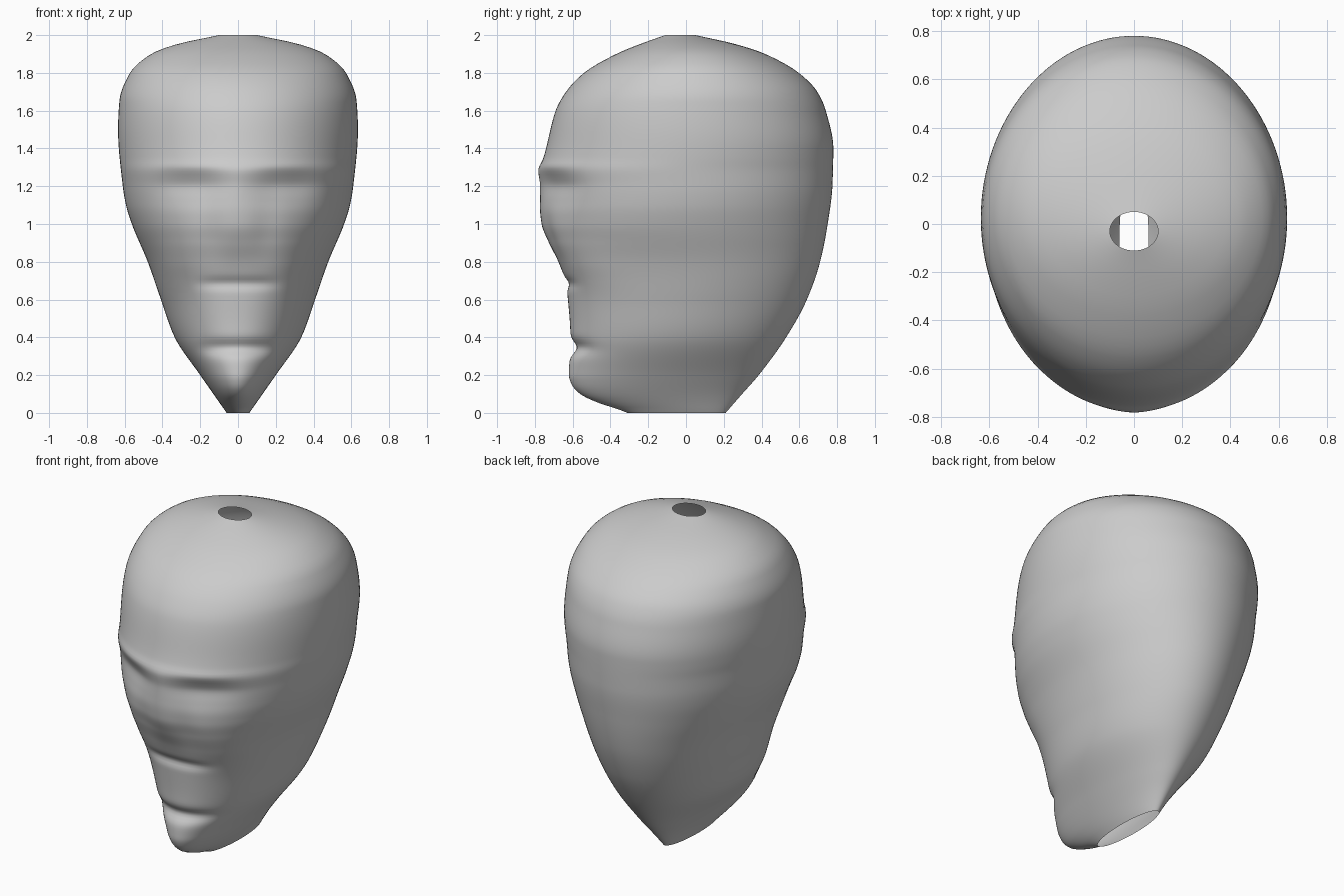
import bpy, bmesh, math

if "Cube" in bpy.data.objects:
    bpy.data.objects.remove(bpy.data.objects["Cube"])

# Profiles along the height: (z, value)
WIDTH = [(0, .06), (.2, .20), (.4, .335), (.6, .408), (.8, .478), (1, .562), (1.1, .593), (1.2, .61),
         (1.5, .635), (1.65, .628), (1.8, .572), (1.9, .46), (1.95, .33), (2, .10)]
BACK = [(0, .21), (.1, .297), (.2, .385), (.4, .53), (.6, .64), (.8, .71), (1, .75), (1.2, .775),
        (1.4, .78), (1.6, .74), (1.7, .695), (1.8, .597), (1.9, .42), (1.95, .27), (2, .05)]
FRONT = [(0, -.31), (.02, -.36), (.05, -.455), (.1, -.56), (.15, -.605), (.2, -.62), (.4, -.612),
         (.6, -.625), (.7, -.64), (.8, -.675), (.9, -.725), (1, -.765), (1.1, -.775), (1.2, -.775),
         (1.28, -.783), (1.35, -.755), (1.6, -.69), (1.7, -.635), (1.8, -.54),
         (1.9, -.37), (1.95, -.25), (2, -.11)]
# Depth of the eye hollow under the brow
SOCKET = [(.9, 0), (1.05, .012), (1.13, .028), (1.2, .042), (1.24, .032), (1.31, 0)]


def curve(pts, z):
    """Smooth interpolation through (z, value) points."""
    if z <= pts[0][0]:
        return pts[0][1]
    if z >= pts[-1][0]:
        return pts[-1][1]
    n = len(pts)
    slope = [(pts[i + 1][1] - pts[i][1]) / (pts[i + 1][0] - pts[i][0]) for i in range(n - 1)]

    def tangent(i):
        if i == 0 or i == n - 1:
            return slope[min(i, n - 2)]
        a, b = slope[i - 1], slope[i]
        return 0 if a * b <= 0 else 2 * a * b / (a + b)

    i = next(k for k in range(n - 1) if z <= pts[k + 1][0])
    h = pts[i + 1][0] - pts[i][0]
    t = (z - pts[i][0]) / h
    return ((2*t**3 - 3*t*t + 1) * pts[i][1] + (t**3 - 2*t*t + t) * h * tangent(i)
            + (3*t*t - 2*t**3) * pts[i + 1][1] + (t**3 - t*t) * h * tangent(i + 1))


def bump(v, centre, size, power=2):
    return math.exp(-abs((v - centre) / size) ** power)


def face_relief(x, z):
    """Inward (+y) depth of the facial features."""
    x = abs(x)
    d = curve(SOCKET, z) * bump(x, .25, .17, 2.5)                  # eye hollows
    d += .018 * bump(z, .685, .03) * bump(x, 0, .2, 4)             # under the nose
    d += .036 * bump(z, .345, .04) * bump(x, 0, .19, 4)            # mouth crease
    d += .012 * bump(x, .14, .07) * bump(z, .95, .13)              # beside the nose
    d -= .030 * bump(x, .33, .17) * bump(z, .78, .14)              # full cheeks
    return d


# Head shell: stacked oval rings, open at the crown and the neck
SEG, RINGS = 128, 130
bm = bmesh.new()
rings = []
for j in range(RINGS + 1):
    u = j / RINGS
    z = 2 * u if u < .9 else 1.8 + .2 * math.sin((u - .9) / .1 * math.pi / 2)
    w, f, b = (curve(p, z) for p in (WIDTH, FRONT, BACK))
    # the lower face is slightly squarer than an oval
    square = 1 - .12 * bump(z, .65, .3)
    ring = []
    for i in range(SEG):
        a = 2 * math.pi * i / SEG
        c, s = math.cos(a), math.sin(a)
        x = w * math.copysign(abs(c) ** (square if s < 0 else 1), c)
        y = (f + b) / 2 + (b - f) / 2 * s
        if s < 0:
            y += face_relief(x, z) * min(1, -1.6 * s)
        ring.append(bm.verts.new((x, y, z)))
    rings.append(ring)
for lo, hi in zip(rings, rings[1:]):
    for i in range(SEG):
        k = (i + 1) % SEG
        bm.faces.new((lo[i], lo[k], hi[k], hi[i])).smooth = True
mesh = bpy.data.meshes.new("head")
bm.to_mesh(mesh)
bm.free()
head = bpy.data.objects.new("head", mesh)
bpy.context.collection.objects.link(head)
